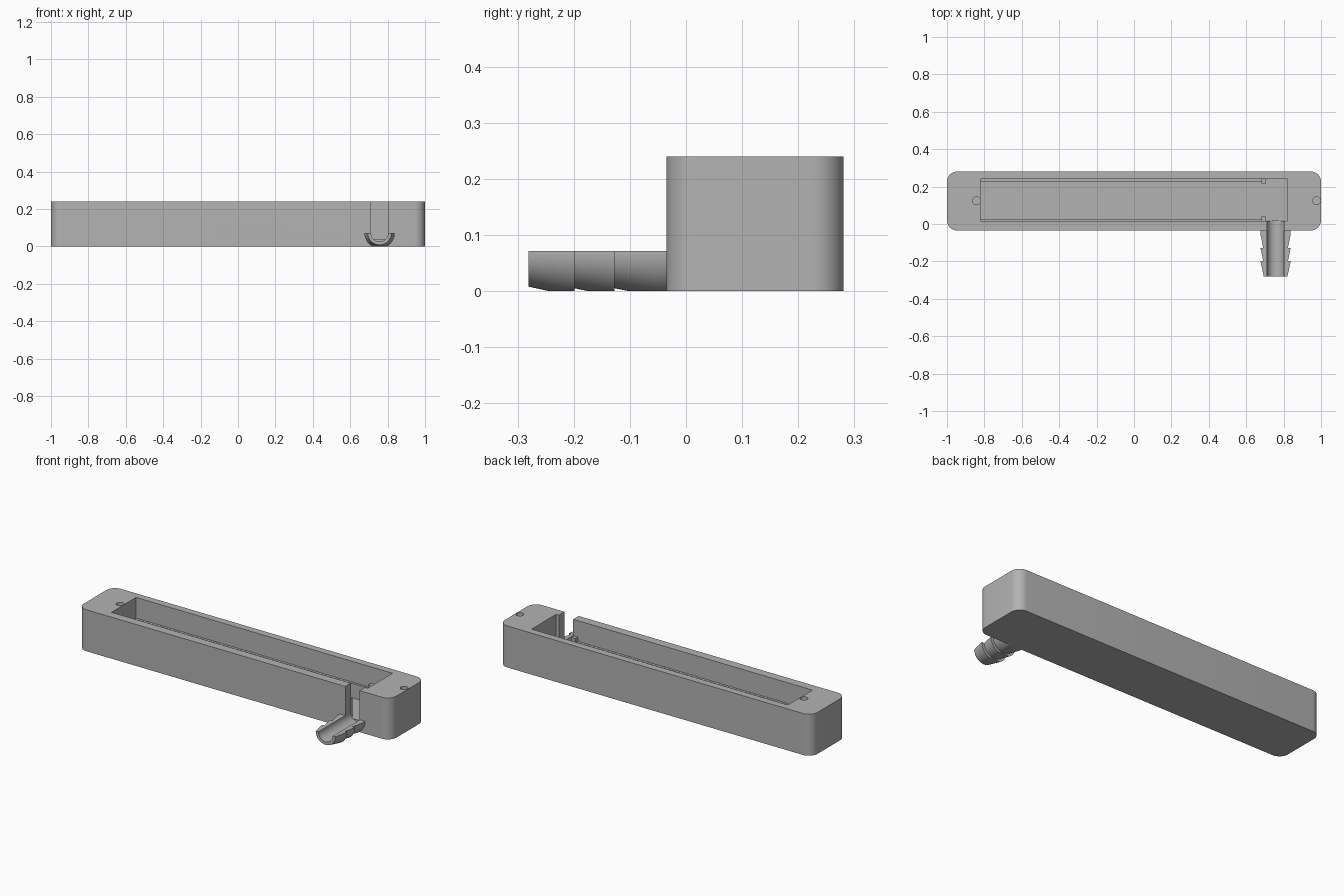
import bpy, bmesh, math
from math import pi, sin, cos

if "Cube" in bpy.data.objects:
    bpy.data.objects.remove(bpy.data.objects["Cube"], do_unlink=True)

grey = bpy.data.materials.new("plain_grey")
grey.use_nodes = True
colour = (0.45, 0.45, 0.45, 1)
grey.diffuse_color = colour
grey.node_tree.nodes["Principled BSDF"].inputs["Base Color"].default_value = colour


def finish(name, bm):
    bmesh.ops.recalc_face_normals(bm, faces=bm.faces)
    mesh = bpy.data.meshes.new(name)
    bm.to_mesh(mesh)
    bm.free()
    mesh.materials.append(grey)
    ob = bpy.data.objects.new(name, mesh)
    bpy.context.collection.objects.link(ob)
    return ob


def prism(name, outline, low, high, along="z"):
    """Extrude a flat outline along z, or along y for an x-z outline."""
    bm = bmesh.new()
    place = (lambda a, b, t: (a, b, t)) if along == "z" else (lambda a, b, t: (a, t, b))
    face = bm.faces.new([bm.verts.new(place(a, b, low)) for a, b in outline])
    grown = bmesh.ops.extrude_face_region(bm, geom=[face])["geom"]
    shift = place(0, 0, high - low)
    bmesh.ops.translate(bm, vec=shift, verts=[g for g in grown if isinstance(g, bmesh.types.BMVert)])
    return finish(name, bm)


def box(name, x0, x1, y0, y1, z0, z1):
    return prism(name, [(x0, y0), (x1, y0), (x1, y1), (x0, y1)], z0, z1)


def arc(cx, cy, r, start, end, steps):
    return [(cx + r * cos(start + (end - start) * i / steps),
             cy + r * sin(start + (end - start) * i / steps)) for i in range(steps + 1)]


def combine(ob, cutter, operation="DIFFERENCE"):
    mod = ob.modifiers.new("cut", "BOOLEAN")
    mod.operation, mod.solver, mod.object = operation, "EXACT", cutter
    bpy.context.view_layer.objects.active = ob
    bpy.ops.object.modifier_apply(modifier=mod.name)
    bpy.data.objects.remove(cutter, do_unlink=True)


def smooth(ob):
    bpy.ops.object.select_all(action="DESELECT")
    ob.select_set(True)
    bpy.context.view_layer.objects.active = ob
    bpy.ops.object.shade_smooth_by_angle(angle=math.radians(30))


FRONT, BACK, TOP, FLOOR = -0.035, 0.281, 0.24, 0.037
IN_FRONT, IN_BACK, END = 0.015, 0.24, 0.82
PIPE_X, PIPE_Z, BORE, TIP = 0.757, 0.071, 0.046, -0.281
R = 0.055


def channel():
    """U-shaped passage: round bottom, open top."""
    outline = arc(PIPE_X, PIPE_Z, BORE, pi, 2 * pi, 24)
    outline += [(PIPE_X + BORE, 0.3), (PIPE_X - BORE, 0.3)]
    return prism("channel_cutter", outline, TIP - 0.05, IN_FRONT + 0.002, "y")


# Housing with rounded upright corners
corners = [(1 - R, BACK - R), (R - 1, BACK - R), (R - 1, FRONT + R), (1 - R, FRONT + R)]
outline = [p for i, (x, y) in enumerate(corners)
           for p in arc(x, y, R, i * pi / 2, (i + 1) * pi / 2, 10)]
housing = prism("housing", outline, 0, TOP)

# Long open cavity, pipe slot and two screw holes
combine(housing, box("cavity_cutter", -END, END, IN_FRONT, IN_BACK, FLOOR, 0.3))
combine(housing, channel())
for x in (-0.842, 0.976):
    hole = arc(x, 0.125, 0.021, 0, 2 * pi, 32)[:-1]
    combine(housing, prism("hole_cutter", hole, 0.1, 0.3))
smooth(housing)

# Support ledges along both long walls, each with an end stop
for side, wall, inward in (("front", IN_FRONT, 1), ("back", IN_BACK, -1)):
    y0, y1 = sorted((wall - inward * 0.003, wall + inward * 0.013))
    box(side + "_ledge", -END - 0.003, 0.7, y0, y1, FLOOR - 0.003, 0.12)
    y0, y1 = sorted((wall - inward * 0.003, wall + inward * 0.024))
    box(side + "_stop", 0.682, 0.706, y0, y1, FLOOR - 0.003, 0.145)

# Barbed half pipe: a lathed profile trimmed flat above and below
profile = [(0.063, TIP), (0.081, -0.199), (0.066, -0.199), (0.081, -0.127),
           (0.066, -0.127), (0.081, -0.055), (0.081, FRONT + 0.005)]
bm = bmesh.new()
SIDES = 48
rings = [[bm.verts.new((PIPE_X + r * cos(2 * pi * i / SIDES), y, PIPE_Z + r * sin(2 * pi * i / SIDES)))
          for i in range(SIDES)] for r, y in profile]
for a, b in zip(rings, rings[1:]):
    for i in range(SIDES):
        j = (i + 1) % SIDES
        bm.faces.new((a[i], a[j], b[j], b[i]))
bm.faces.new(rings[0])
bm.faces.new(rings[-1])
pipe = finish("barbed_pipe", bm)
combine(pipe, box("trim", 0.5, 0.99, -0.5, 0.1, 0, PIPE_Z + 0.0005), "INTERSECT")
combine(pipe, channel())
smooth(pipe)
